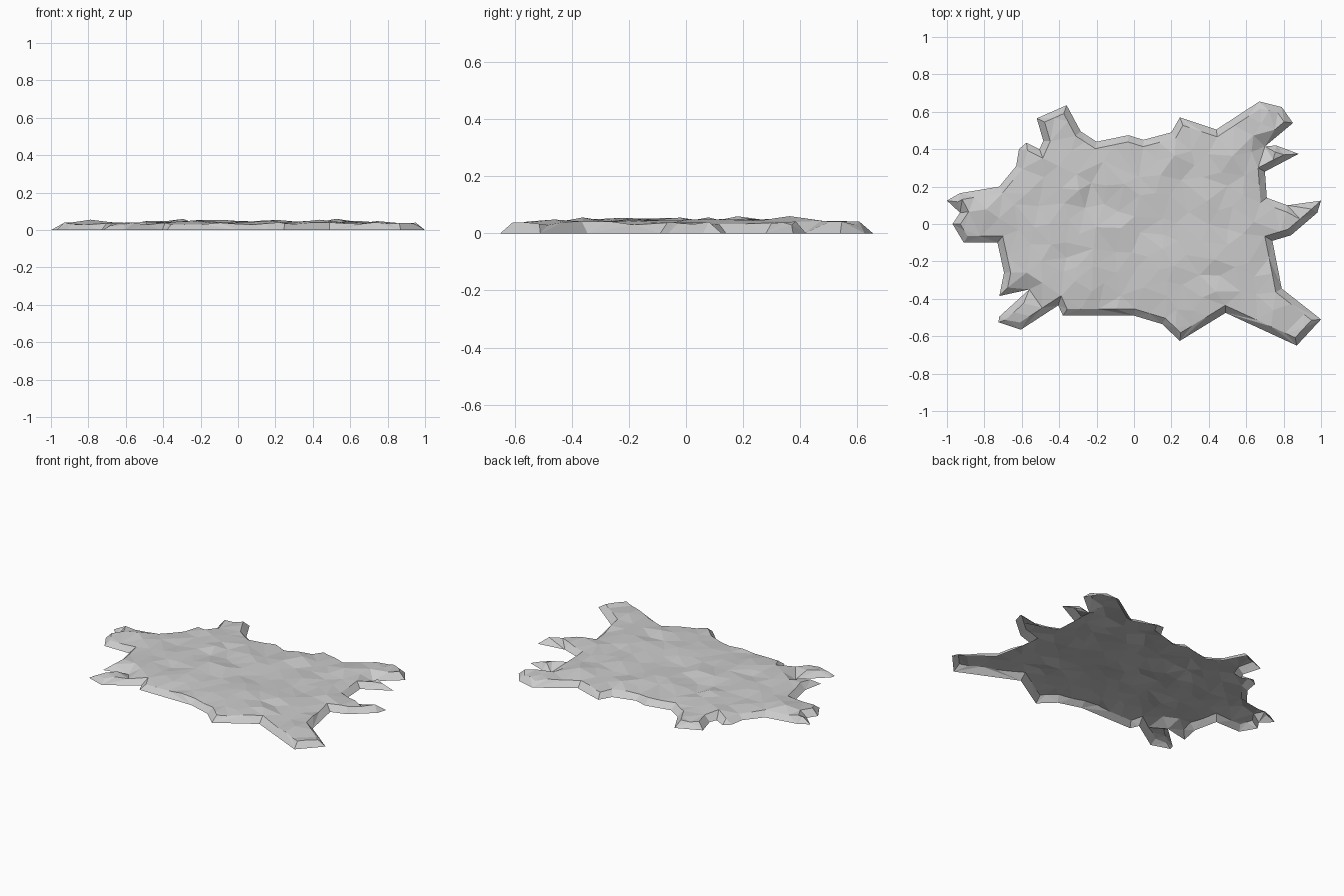
import bpy
import bmesh
import random
from mathutils import Vector
from mathutils.geometry import delaunay_2d_cdt, intersect_point_line

random.seed(7)

default_cube = bpy.data.objects.get("Cube")
if default_cube:
    bpy.data.objects.remove(default_cube, do_unlink=True)

# Ragged outline of the hide, clockwise from the left tip
OUTLINE = [
    (-1, .125), (-.93, .165), (-.72, .2), (-.63, .31), (-.615, .4),
    (-.575, .435), (-.505, .4), (-.485, .445), (-.52, .565), (-.36, .635),
    (-.285, .495), (-.2, .44), (-.03, .475), (.05, .45), (.2, .49),
    (.245, .57), (.44, .505), (.67, .655), (.79, .625), (.85, .54),
    (.7, .415), (.76, .42), (.88, .375), (.7, .28), (.71, .14),
    (.82, .1), (1, .125), (.98, .06), (.84, -.06), (.74, -.09),
    (.79, -.345), (1, -.51), (.87, -.65), (.49, -.475), (.245, -.625),
    (.15, -.535), (0, -.49), (-.38, -.49), (-.405, -.435), (-.605, -.565),
    (-.725, -.525), (-.72, -.495), (-.56, -.35), (-.72, -.385),
    (-.695, -.26), (-.73, -.1), (-.91, -.1), (-.97, 0), (-.93, .06),
]
RIM_WIDTH = .035

border = [Vector(p) for p in reversed(OUTLINE)]
count = len(border)
sides = [(border[i], border[(i + 1) % count]) for i in range(count)]


def inside(p):
    """True where the point lies within the outline."""
    hit = False
    for a, b in sides:
        if (a.y > p.y) != (b.y > p.y):
            if p.x < a.x + (p.y - a.y) * (b.x - a.x) / (b.y - a.y):
                hit = not hit
    return hit


def edge_distance(p):
    """Shortest distance from the point to the outline."""
    best = 9.0
    for a, b in sides:
        t = intersect_point_line(p, a, b)[1]
        best = min(best, (p - a.lerp(b, min(max(t, 0), 1))).length)
    return best


def inward(a, b):
    d = (b - a).normalized()
    return Vector((-d.y, d.x))


points = list(border)


def add_point(p, margin, spacing):
    """Keep a point if it is clear of the outline and of its neighbours."""
    if inside(p) and edge_distance(p) > margin:
        if all((p - q).length > spacing for q in points[count:]):
            points.append(p)


# Upper edge of the sloping rim: corners first, then the middles of long sides
for i, (a, b) in enumerate(sides):
    n_before, n_after = inward(*sides[i - 1]), inward(a, b)
    bisector = (n_before + n_after).normalized()
    miter = RIM_WIDTH / max(bisector.dot(n_after), .45)
    add_point(a + bisector * miter, RIM_WIDTH * .6, RIM_WIDTH * .6)
for a, b in sides:
    steps = int((b - a).length / .1)
    for k in range(1, steps + 1):
        middle = a.lerp(b, k / (steps + 1))
        add_point(middle + inward(a, b) * RIM_WIDTH, RIM_WIDTH * .6, RIM_WIDTH)

# Scattered crumple points across the body
for _ in range(2500):
    p = Vector((random.uniform(-1, 1), random.uniform(-.65, .65)))
    add_point(p, RIM_WIDTH * 1.6, .075)

verts, _, faces, *_ = delaunay_2d_cdt(points, [], [list(range(count))], 1, 1e-5)


def height(p):
    """Ground level on the outline, crumpled plateau inside."""
    d = edge_distance(p)
    if d < .004:
        return 0.0
    if d < RIM_WIDTH * 1.4:
        return random.uniform(.028, .042) * min(1, d / RIM_WIDTH)
    return random.triangular(.03, .062, .042)


# Hide: a single open sheet resting on its border
bm = bmesh.new()
sheet = [bm.verts.new((p.x, p.y, height(p))) for p in verts]
for f in faces:
    bm.faces.new([sheet[i] for i in f])
bm.normal_update()
for f in bm.faces:
    if f.normal.z < 0:
        f.normal_flip()

mesh = bpy.data.meshes.new("hide_rug")
bm.to_mesh(mesh)
bm.free()

grey = bpy.data.materials.new("plain_grey")
grey.use_nodes = True
colour = (.6, .6, .6, 1)
grey.diffuse_color = colour
grey.node_tree.nodes["Principled BSDF"].inputs["Base Color"].default_value = colour
mesh.materials.append(grey)

rug = bpy.data.objects.new("hide_rug", mesh)
bpy.context.collection.objects.link(rug)
